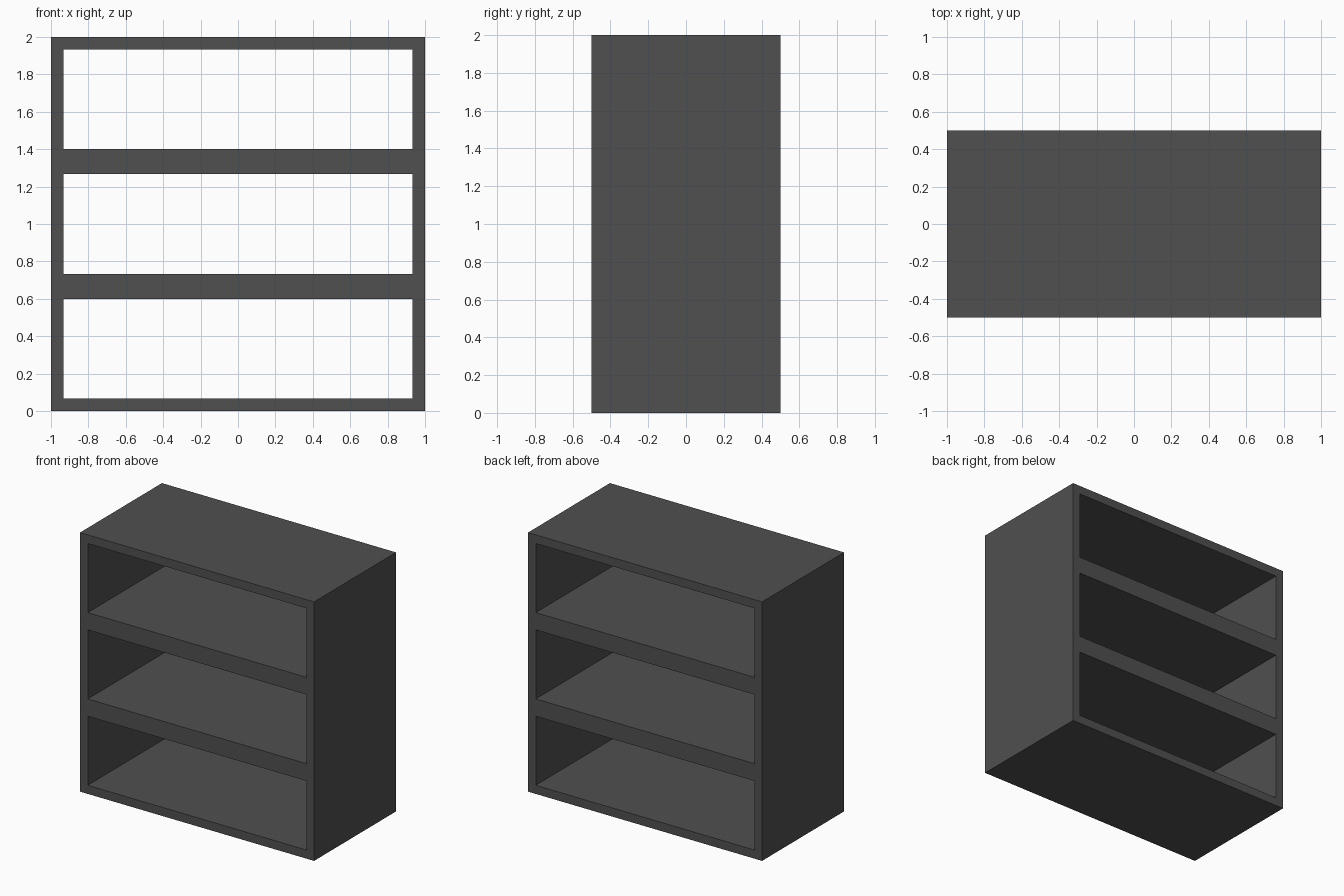
import bpy, bmesh

if "Cube" in bpy.data.objects:
    bpy.data.objects.remove(bpy.data.objects["Cube"])

WIDTH, DEPTH, HEIGHT = 2.0, 1.0, 2.0
BOARD = 1 / 15          # thickness of the outer panels
BAYS = 3
BAY = HEIGHT / BAYS     # shelves between bays are double boards

mat = bpy.data.materials.new("dark grey")
mat.diffuse_color = (0.08, 0.08, 0.08, 1)
mat.use_nodes = True
mat.node_tree.nodes["Principled BSDF"].inputs["Base Color"].default_value = mat.diffuse_color

# Front outline as a grid of strips, leaving the three bays open
xs = [-WIDTH / 2, -WIDTH / 2 + BOARD, WIDTH / 2 - BOARD, WIDTH / 2]
zs = [0.0]
for i in range(BAYS):
    zs += [i * BAY + BOARD, (i + 1) * BAY - BOARD]
zs.append(HEIGHT)

bm = bmesh.new()
grid = [[bm.verts.new((x, -DEPTH / 2, z)) for x in xs] for z in zs]
for r in range(len(zs) - 1):
    for c in range(len(xs) - 1):
        if c == 1 and r % 2 == 1:
            continue    # open bay
        bm.faces.new((grid[r][c], grid[r][c + 1], grid[r + 1][c + 1], grid[r + 1][c]))

# Extrude through the depth, open front and back
front = bm.faces[:]
ext = bmesh.ops.extrude_face_region(bm, geom=front, use_keep_orig=True)
back = [g for g in ext["geom"] if isinstance(g, bmesh.types.BMVert)]
bmesh.ops.translate(bm, verts=back, vec=(0, DEPTH, 0))
bmesh.ops.recalc_face_normals(bm, faces=bm.faces[:])

# Merge the coplanar strips where possible for clean flat panels
bmesh.ops.dissolve_limit(bm, angle_limit=0.01, verts=bm.verts[:], edges=bm.edges[:])

me = bpy.data.meshes.new("shelf_frame")
bm.to_mesh(me)
bm.free()
me.materials.append(mat)
shelf = bpy.data.objects.new("shelf_frame", me)
bpy.context.collection.objects.link(shelf)
